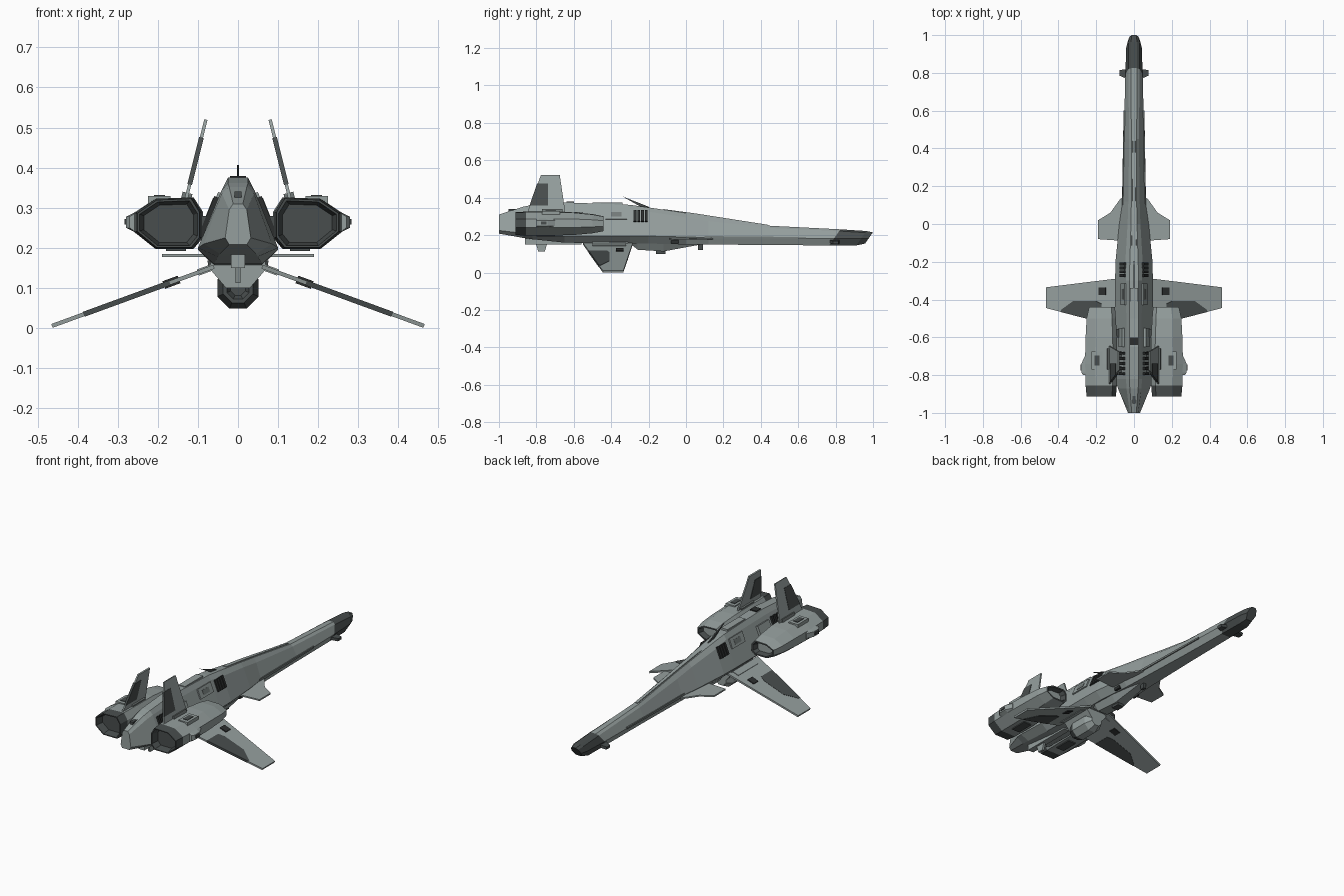
import bpy, bmesh, math
from mathutils import Vector as V

if "Cube" in bpy.data.objects:
    bpy.data.objects.remove(bpy.data.objects["Cube"])

# ---- colours ----
def mat(name, c):
    m = bpy.data.materials.new(name)
    m.diffuse_color = (*c, 1)
    m.use_nodes = True
    m.node_tree.nodes["Principled BSDF"].inputs["Base Color"].default_value = m.diffuse_color
    return m
MATS = [mat("hull_grey", (0.30, 0.345, 0.34)),
        mat("dark_grey", (0.065, 0.075, 0.075)),
        mat("vent_black", (0.025, 0.028, 0.028)),
        mat("mid_grey", (0.17, 0.195, 0.19))]
HULL, DARK, BLACK, MID = range(4)

# ---- helpers ----
def loft(name, rings, m=HULL, mirror=False):
    """Skin closed rings, cap both ends; m is an index or a rule on the face centre."""
    bm = bmesh.new()
    for s in ((1, -1) if mirror else (1,)):
        vs = [[bm.verts.new((p[0] * s, p[1], p[2])) for p in r] for r in rings]
        n = len(vs[0])
        for a, b in zip(vs, vs[1:]):
            for i in range(n):
                bm.faces.new((a[i], a[(i + 1) % n], b[(i + 1) % n], b[i]))
        bm.faces.new(vs[0])
        bm.faces.new(vs[-1])
    bmesh.ops.recalc_face_normals(bm, faces=bm.faces)
    for f in bm.faces:
        f.material_index = m(f.calc_center_median()) if callable(m) else m
    me = bpy.data.meshes.new(name)
    bm.to_mesh(me)
    bm.free()
    for k in MATS:
        me.materials.append(k)
    ob = bpy.data.objects.new(name, me)
    bpy.context.collection.objects.link(ob)
    return ob

def slab(name, pts, t, m=HULL, mirror=True):
    """Flat polygon thickened by t about its own plane."""
    pts = [V(p) for p in pts]
    n = (pts[1] - pts[0]).cross(pts[2] - pts[0]).normalized() * t / 2
    return loft(name, [[p - n for p in pts], [p + n for p in pts]], m, mirror)

def box(name, x, y, z, m=HULL, mirror=False):
    return loft(name, [[(x[0], yy, z[0]), (x[1], yy, z[0]), (x[1], yy, z[1]), (x[0], yy, z[1])]
                       for yy in y], m, mirror)

def section(y, half, slant=0):
    """Symmetric ring from half profile (x, z) listed bottom to top."""
    ring = [(x, z) for x, z in half] + [(-x, z) for x, z in reversed(half)]
    return [(x, y + slant * (z - 0.18), z) for x, z in ring]

# ---- fuselage: long nose, tall rear hull, tapered tail ----
body = [(-1.0, (.022, .208), (.032, .225), (.022, .295), (.012, .31)),
        (-.87, (.045, .185), (.085, .21), (.04, .335), (.022, .352)),
        (-.82, (.05, .178), (.1, .2), (.042, .342), (.025, .362)),
        (-.65, (.06, .16), (.1, .195), (.04, .345), (.025, .375)),
        (-.3, (.06, .155), (.1, .195), (.042, .34), (.025, .362)),
        (-.2, (.06, .155), (.098, .195), (.046, .325), (.022, .348)),
        (0, (.05, .15), (.078, .19), (.034, .295), (.016, .318)),
        (.12, (.045, .15), (.06, .187), (.03, .275), (.014, .3)),
        (.45, (.035, .147), (.054, .185), (.026, .238), (.014, .25))]
rings = [section(b[0], b[1:]) for b in body]
rings += [section(.79, ((.03, .145), (.046, .182), (.03, .222), (.016, .231)), .7),
          section(.935, ((.028, .145), (.041, .182), (.03, .213), (.016, .222)), .7),
          section(.975, ((.018, .155), (.03, .182), (.022, .205), (.012, .215)), .7)]
loft("fuselage", rings, lambda c: DARK if c.y > .8 else HULL)
loft("spine_fairing", [section(-.12, ((.016, .3), (.012, .339))), section(.05, ((.014, .29), (.01, .316))),
                       section(.44, ((.01, .24), (.006, .255)))])
box("spine_panel", (-.02, .02), (-.5, -.34), (.35, .374))
box("spine_hatch", (-.02, .02), (-.64, -.6), (.36, .379), BLACK)
box("tail_hatch", (-.009, .009), (-.95, -.91), (.32, .341), DARK)
slab("antenna", [(0, -.34, .407), (0, -.2, .352), (0, -.19, .335), (0, -.24, .35)], .006, DARK, False)
slab("nose_fin", [(.04, .82, .165), (.075, .815, .16), (.075, .785, .16), (.04, .77, .165)], .016, DARK)
slab("chine_strip", [(.058, .1, .195), (.051, .6, .19), (.051, .6, .181), (.06, .1, .181)], .008, MID)

# ---- panels on the sloping rear hull sides ----
def side(y, z):
    return (.1 - (z - .195) * .4 + .001, y, z)
def side_plate(name, y0, y1, z0, z1, t, m):
    slab(name, [side(y0, z0), side(y1, z0), side(y1, z1), side(y0, z1)], t, m)
side_plate("side_panel", -.43, -.315, .285, .337, .012, HULL)
side_plate("side_panel_inset", -.4, -.345, .297, .322, .015, MID)
for i in range(4):
    side_plate("side_vent", -.28 + i * .02, -.265 + i * .02, .272, .332, .012, BLACK)
side_plate("rear_box", -.65, -.55, .27, .32, .025, HULL)
for i in range(5):
    side_plate("rear_rib", -.8 + i * .027, -.785 + i * .027, .225, .325, .022, BLACK)

# ---- belly fairing, pod and pylon ----
loft("belly_fairing", [section(-.29, ((.035, .15), (.06, .175))),
                       section(-.26, ((.03, .122), (.07, .175))),
                       section(-.12, ((.03, .113), (.065, .175))),
                       section(.08, ((.02, .15), (.045, .175)))])
box("belly_sensor", (-.02, .02), (-.16, -.11), (.1, .12), DARK)
box("belly_vent", (.045, .068), (-.08, -.04), (.155, .178), BLACK, True)
box("belly_blade", (-.008, .008), (.065, .09), (.12, .16), DARK)
def octagon(y, r):
    return [(r * math.cos((i + .5) * math.pi / 4), y, .1 + r * math.sin((i + .5) * math.pi / 4)) for i in range(8)]
loft("belly_pod", [octagon(y, r) for y, r in
                   ((-.47, .02), (-.49, .03), (-.49, .04), (-.45, .056), (-.35, .056), (-.31, .035))],
     lambda c: DARK if c.y < -.465 else HULL)
loft("pod_pylon", [section(y, ((.03, .1), (.068, .145), (.068, .175))) for y in (-.5, -.31)])
box("tail_keel", (-.018, .018), (-.86, -.56), (.15, .19))
slab("ventral_fin", [(0, -.81, .18), (0, -.79, .112), (0, -.755, .112), (0, -.735, .18)], .012, HULL, False)

# ---- drooped wings with dark flaps ----
def wing(x, y):
    return (x, y, .153 - (x - .06) * .148 / .405)
slab("wing", [wing(.06, -.285), wing(.464, -.335), wing(.464, -.445), wing(.06, -.55)], .01)
slab("wing_flap", [wing(.17, -.423), wing(.2, -.408), wing(.32, -.408), wing(.385, -.455),
                   wing(.385, -.466), wing(.17, -.522)], .013, DARK)
slab("wing_hinge", [wing(.147, -.335), wing(.185, -.335), wing(.185, -.375), wing(.147, -.375)], .02, BLACK)
slab("wing_root", [wing(.05, -.32), wing(.1, -.32), wing(.1, -.5), wing(.05, -.5)], .016)

# ---- canards ----
slab("canard", [(.05, .15, .181), (.075, .13, .181), (.125, .06, .181), (.19, .02, .181),
                (.19, -.08, .181), (.05, -.09, .181)], .008)

# ---- engine nacelles ----
NAC = ((.09, .225), (.1125, .1975), (.205, .1975), (.257, .24), (.257, .2875),
       (.205, .3225), (.1125, .326), (.09, .29))
def nac(y, sx, sz, dx=0):
    return [(.172 + dx + (x - .172) * sx, y, .26 + (z - .26) * sz) for x, z in NAC]
loft("engine_nacelle",
     [nac(-.47, .6, .4, -.004), nac(-.44, .72, .5, -.004), nac(-.44, .82, .62, -.004), nac(-.5, .93, .8),
      nac(-.6, .99, .95), nac(-.74, 1.03, 1), nac(-.855, .99, 1),
      nac(-.912, .93, .95), nac(-.912, .86, .87), nac(-.87, .74, .74)],
     lambda c: DARK if c.y < -.86 or (c.y > -.461 and abs(c.x) < 10 and c.y > -.46) else HULL, True)
box("nacelle_top_panel", (.168, .225), (-.77, -.675), (.31, .329), HULL, True)
box("nacelle_top_hatch", (.182, .21), (-.75, -.695), (.31, .332), DARK, True)
loft("nacelle_side_pod", [[(.25, y, .235), (x, y, .25), (x, y, .278), (.25, y, .292)]
                          for x, y in ((.27, -.8), (.279, -.785), (.279, -.74), (.26, -.7))], HULL, True)
box("nacelle_side_vent", (.25, .283), (-.775, -.745), (.258, .272), DARK, True)
for y in (-.8, -.72, -.6):
    box("engine_strut", (.06, .11), (y, y + .045), (.24, .28), DARK, True)
box("nacelle_lower_vent", (.13, .18), (-.8, -.7), (.192, .21), DARK, True)

# ---- canted tail fins with dark rudders ----
def fin(y, z):
    return (.13 - (z - .32) * .25, y, z)
slab("tail_fin", [fin(-.848, .32), fin(-.776, .52), fin(-.675, .52), fin(-.645, .32)], .008)
slab("rudder", [fin(-.836, .358), fin(-.796, .475), fin(-.738, .475), fin(-.738, .358)], .012, DARK)
slab("fin_base", [fin(-.77, .315), fin(-.77, .337), fin(-.66, .337), fin(-.66, .315)], .025, MID)
